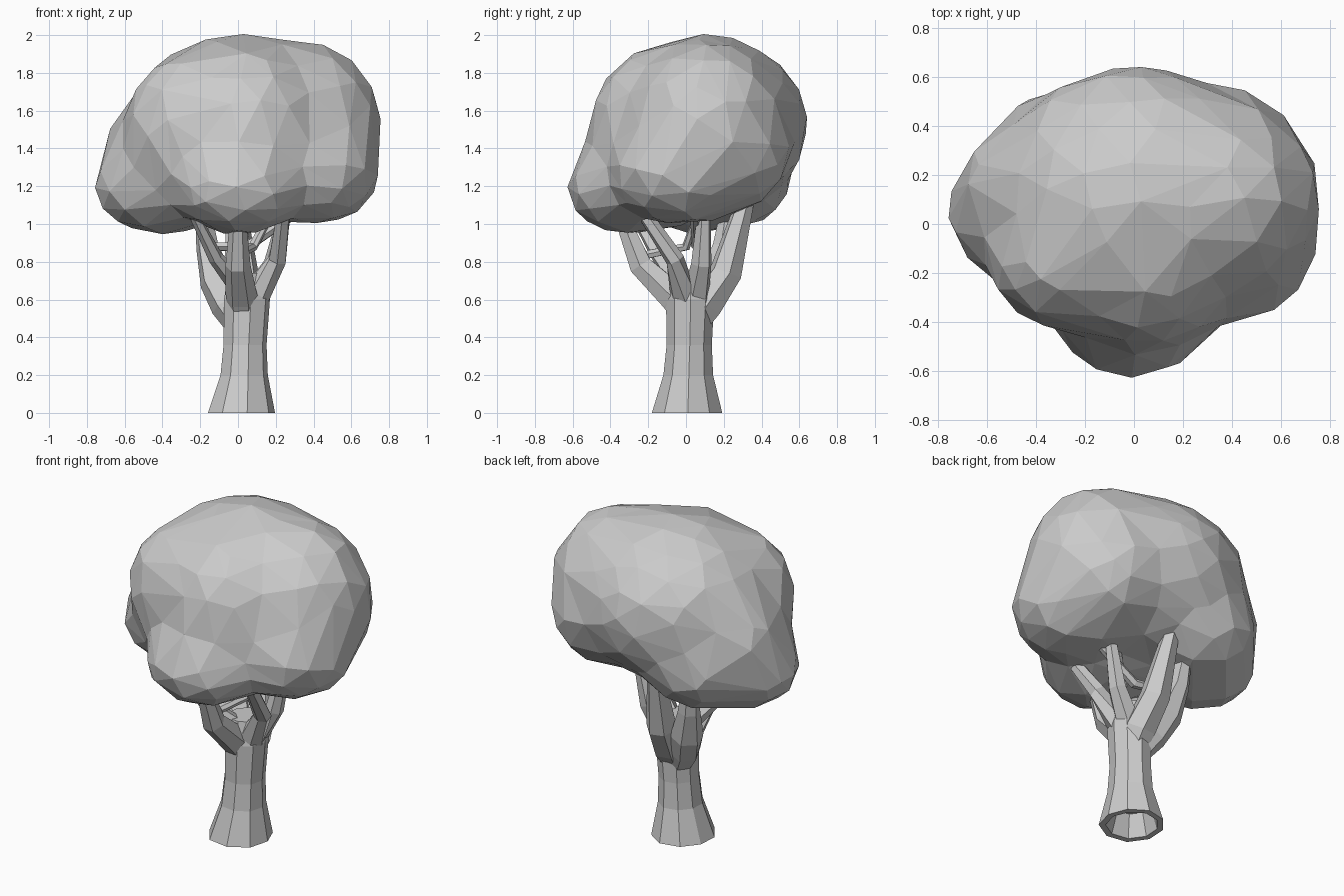
import bpy
import bmesh
import math
import random
from mathutils import Vector, Quaternion

random.seed(4)

if "Cube" in bpy.data.objects:
    bpy.data.objects.remove(bpy.data.objects["Cube"], do_unlink=True)

# One plain grey for the whole tree
GREY = (0.6, 0.6, 0.6, 1.0)
grey = bpy.data.materials.new("plain grey")
grey.use_nodes = True
grey.diffuse_color = GREY
grey.node_tree.nodes["Principled BSDF"].inputs["Base Color"].default_value = GREY


def make_object(name, bm):
    """Turn a bmesh into a flat shaded grey object."""
    bmesh.ops.recalc_face_normals(bm, faces=bm.faces)
    mesh = bpy.data.meshes.new(name)
    bm.to_mesh(mesh)
    bm.free()
    mesh.materials.append(grey)
    obj = bpy.data.objects.new(name, mesh)
    bpy.context.collection.objects.link(obj)
    return obj


def tube(path, radii, sides, level=False, rough=0.0):
    """Faceted tube along a path; level keeps every ring horizontal."""
    bm = bmesh.new()
    points = [Vector(p) for p in path]
    flutes = [1 + random.uniform(-rough, rough) for _ in range(sides)]
    rings = []
    for i, (point, radius) in enumerate(zip(points, radii)):
        tangent = points[min(i + 1, len(points) - 1)] - points[max(i - 1, 0)]
        turn = Quaternion() if level else tangent.to_track_quat("Z", "Y")
        ring = []
        for k in range(sides):
            angle = math.tau * k / sides
            offset = Vector((math.cos(angle), math.sin(angle), 0)) * radius * flutes[k]
            ring.append(bm.verts.new(point + turn @ offset))
        rings.append(ring)
    for low, high in zip(rings, rings[1:]):
        for k in range(sides):
            n = (k + 1) % sides
            bm.faces.new((low[k], low[n], high[n], high[k]))
    bm.faces.new(rings[0][::-1])
    bm.faces.new(rings[-1])
    return bm


# Trunk: the path starts inside the hollow foot, turns under the rim and climbs
trunk = tube(
    [(0.02, 0.015, 0.13), (0.015, 0.01, 0), (0.015, 0.01, 0), (0.03, 0.015, 0.2),
     (0.035, 0.02, 0.36), (0.045, 0.025, 0.6), (0.04, 0.02, 0.74)],
    [0.11, 0.15, 0.187, 0.132, 0.12, 0.128, 0.1], 9, level=True, rough=0.06)
make_object("trunk", trunk)

# Branches: each grows from inside the trunk and thins out inside the leaves
BRANCHES = {
    "front_branch": ([(0.03, 0.02, 0.48), (0.02, -0.06, 0.61), (0, -0.24, 0.78), (0, -0.36, 1.08)],
                     (0.07, 0.09, 0.07, 0.04)),
    "front_right_branch": ([(0, -0.03, 0.68), (-0.12, -0.14, 0.82), (-0.26, -0.3, 1.1)], (0.06, 0.04, 0.025)),
    "front_left_branch": ([(0.07, 0, 0.58), (0.21, -0.06, 0.81), (0.26, -0.32, 1.2)], (0.08, 0.05, 0.03)),
    "left_branch": ([(0.06, 0.04, 0.58), (0.19, 0.08, 0.79), (0.27, 0.1, 1.15)], (0.08, 0.055, 0.03)),
    "back_right_branch": ([(0.03, 0.04, 0.42), (-0.05, 0.09, 0.57), (-0.11, 0.15, 0.7), (-0.16, 0.2, 0.88),
                           (-0.2, 0.24, 1.2)], (0.06, 0.09, 0.09, 0.06, 0.03)),
    "back_branch": ([(0.04, 0.04, 0.45), (0.04, 0.1, 0.57), (0.02, 0.21, 0.74), (-0.02, 0.35, 1.25)],
                    (0.07, 0.1, 0.09, 0.035)),
    "inner_twig": ([(0, -0.2, 0.84), (0.08, 0, 0.88), (0.2, 0.08, 1.1)], (0.025, 0.025, 0.02)),
    "cross_twig": ([(-0.14, 0.1, 0.88), (0.05, 0.06, 0.88), (0.3, 0.05, 1.05)], (0.025, 0.03, 0.025)),
}
for name, (path, radii) in BRANCHES.items():
    make_object(name, tube(path, radii, 6, rough=0.08))

# Canopy: a sphere pushed out to the envelope of several lobes (centre, radii)
LOBES = [
    ((0, 0.1, 1.52), (0.57, 0.54, 0.475)),       # core
    ((0.04, -0.12, 1.46), (0.41, 0.39, 0.48)),   # front shoulder
    ((-0.22, -0.13, 1.5), (0.38, 0.31, 0.41)),   # right shoulder
    ((0.3, 0.11, 1.5), (0.465, 0.43, 0.475)),    # upper left
    ((0.42, -0.04, 1.29), (0.34, 0.36, 0.3)),    # lower left
    ((0.37, 0.22, 1.4), (0.32, 0.34, 0.33)),     # back left
    ((0, -0.3, 1.2), (0.35, 0.34, 0.26)),        # lower front
    ((-0.4, 0.05, 1.21), (0.37, 0.32, 0.27)),    # lower right
    ((-0.35, 0.14, 1.4), (0.36, 0.3, 0.3)),      # upper right
    ((-0.27, 0.25, 1.26), (0.33, 0.31, 0.29)),   # lower back right
]
HEART = Vector((0, 0.05, 1.45))


def reach(direction):
    """Distance from the heart to the outermost lobe surface."""
    best = 0.1
    for centre, radii in LOBES:
        o = Vector([(h - c) / r for h, c, r in zip(HEART, centre, radii)])
        d = Vector([n / r for n, r in zip(direction, radii)])
        a, b, c = d.dot(d), o.dot(d), o.dot(o) - 1
        disc = b * b - a * c
        if disc > 0:
            best = max(best, (math.sqrt(disc) - b) / a)
    return best


bm = bmesh.new()
bmesh.ops.create_icosphere(bm, subdivisions=4, radius=1)
for v in bm.verts:
    way = v.co.normalized()
    v.co = HEART + way * reach(way) * random.uniform(1.0, 1.025)
# Soften the creases between lobes
for _ in range(2):
    bmesh.ops.smooth_vert(bm, verts=bm.verts, factor=0.5,
                          use_axis_x=True, use_axis_y=True, use_axis_z=True)
canopy = make_object("canopy", bm)

# Thin the canopy into large irregular facets
facets = canopy.modifiers.new("facets", "DECIMATE")
facets.ratio = 0.24
